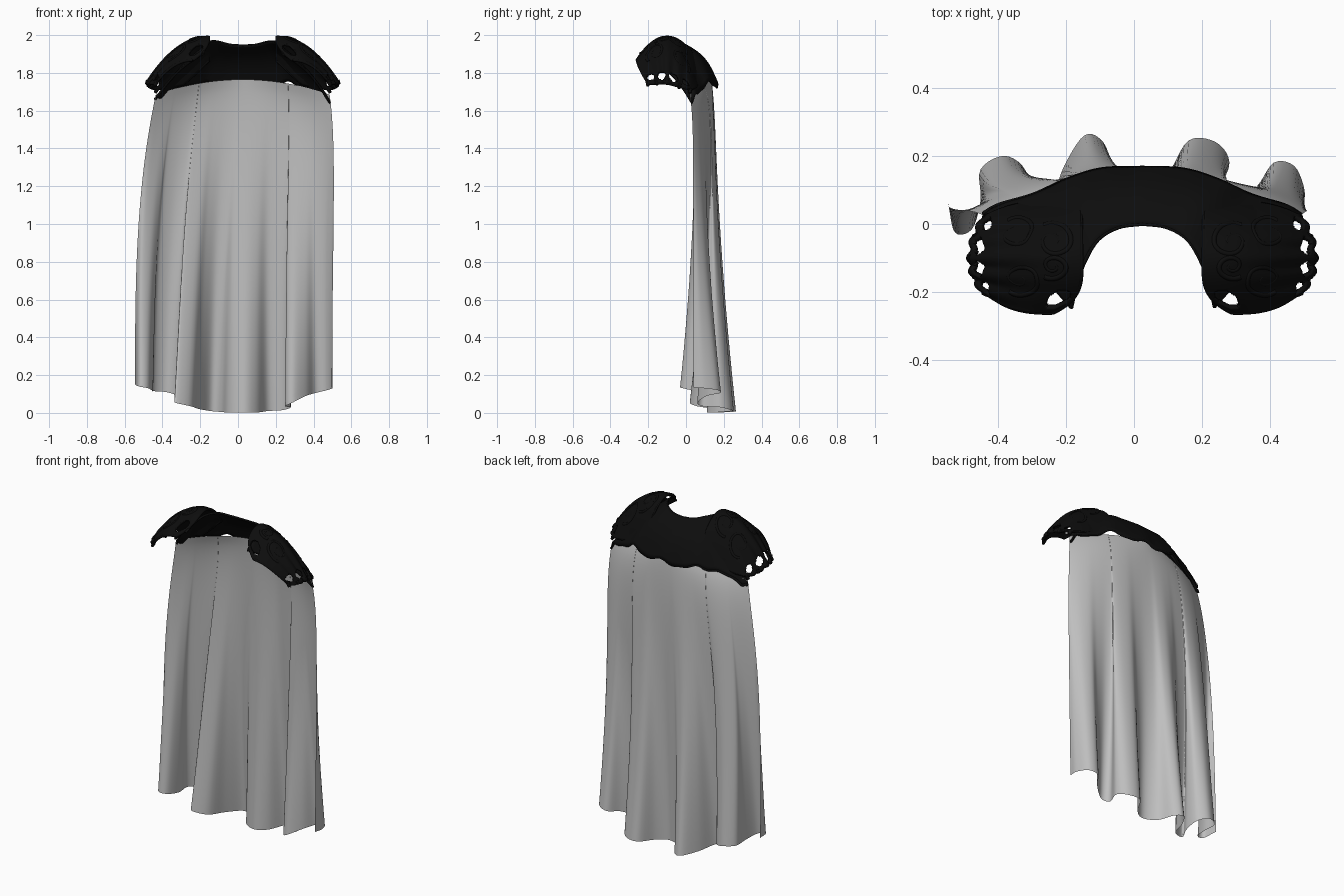
import bpy, bmesh, math
from mathutils import Vector

cube = bpy.data.objects.get("Cube")
if cube:
    bpy.data.objects.remove(cube, do_unlink=True)

MID = 0.025  # centre line of the collar


def material(name, value):
    m = bpy.data.materials.new(name)
    m.use_nodes = True
    col = (value, value, value, 1)
    m.diffuse_color = col
    bsdf = m.node_tree.nodes["Principled BSDF"]
    bsdf.inputs["Base Color"].default_value = col
    bsdf.inputs["Roughness"].default_value = 0.8
    return m


GREY = material("grey cloth", 0.52)
BLACK = material("black trim", 0.004)


def spline(points, u):
    """Smooth curve through the points, u from 0 to 1."""
    p = [Vector(q) for q in points]
    n = len(p) - 1
    i = min(int(u * n), n - 1)
    t = u * n - i
    b, c = p[i], p[i + 1]
    a = p[i - 1] if i else b * 2 - c
    d = p[i + 2] if i + 2 <= n else c * 2 - b
    return 0.5 * (2 * b + (c - a) * t + (2 * a - 5 * b + 4 * c - d) * t ** 2
                  + (3 * b - a - 3 * c + d) * t ** 3)


def sheet(name, func, nu, nv, mat, thick=0, hole=None):
    """Grid surface from func(u, v), with optional openings and thickness."""
    bm = bmesh.new()
    vs = [[bm.verts.new(func(i / nu, j / nv)) for j in range(nv + 1)] for i in range(nu + 1)]
    for i in range(nu):
        for j in range(nv):
            if hole and hole((i + 0.5) / nu, (j + 0.5) / nv):
                continue
            bm.faces.new((vs[i][j], vs[i + 1][j], vs[i + 1][j + 1], vs[i][j + 1]))
    loose = [v for v in bm.verts if not v.link_faces]
    bmesh.ops.delete(bm, geom=loose, context="VERTS")
    bmesh.ops.recalc_face_normals(bm, faces=bm.faces)
    me = bpy.data.meshes.new(name)
    bm.to_mesh(me)
    bm.free()
    me.materials.append(mat)
    me.shade_smooth()
    ob = bpy.data.objects.new(name, me)
    bpy.context.collection.objects.link(ob)
    if thick:
        mod = ob.modifiers.new("thickness", "SOLIDIFY")
        mod.thickness = thick
        mod.offset = 0


def tube(name, paths, radius, mat):
    """Rounded cords along several paths, thinning to their ends."""
    cu = bpy.data.curves.new(name, "CURVE")
    cu.dimensions = "3D"
    cu.bevel_depth = radius
    cu.bevel_resolution = 2
    cu.use_fill_caps = True
    for path in paths:
        sp = cu.splines.new("POLY")
        sp.points.add(len(path) - 1)
        for k, (pt, q) in enumerate(zip(sp.points, path)):
            pt.co = (*q, 1)
            pt.radius = 1 - 0.5 * k / len(path)
    cu.materials.append(mat)
    ob = bpy.data.objects.new(name, cu)
    bpy.context.collection.objects.link(ob)


# Cape: a curved sheet whose hem gathers into deep folds
HEM = [(-.545, .06, .15), (-.525, -.025, .14), (-.475, -.015, .13), (-.45, .07, .115),
       (-.45, .16, .115), (-.38, .2, .11), (-.32, .16, .09), (-.315, .08, .07),
       (-.335, .02, .055), (-.25, .06, .035), (-.205, .17, .02), (-.145, .26, .01),
       (-.09, .24, .005), (-.05, .15, .002), (.03, .11, .001), (.1, .15, .002),
       (.16, .245, .01), (.24, .24, .015), (.28, .18, .03), (.25, .09, .035),
       (.29, .06, .055), (.36, .11, .09), (.41, .18, .105), (.47, .17, .12),
       (.5, .1, .13), (.495, .04, .135)]


def cape_base(u, v):
    s = 2 * u - 1
    left = -.435 - .11 * (1 - (1 - v) ** 3)
    right = .485 + .03 * (1 - (1 - v) ** 8) - .02 * v
    drop = 1 - (1 - v) ** 14
    y = .02 + .018 * drop + .115 * (1 - abs(s) ** (1.5 + 1.3 * drop))
    return Vector((left + (right - left) * u, y, 1.765 - .08 * s * s))


def cape(u, v):
    hem = spline(HEM, u)
    k = .45 * u + .55 * (hem.x - HEM[0][0]) / (HEM[-1][0] - HEM[0][0])
    p = cape_base(k, v)
    off = hem - cape_base(k, 1)
    w = v ** 1.7
    return (p.x + off.x * w, p.y + off.y * w, p.z + (hem.z - p.z) * v)


sheet("cape", cape, 125, 50, GREY)

# Collar: a horseshoe mantle sloping from the neck down over the cape top
INNER = [(0, 0, 1.945), (.07, -.01, 1.95), (.13, -.045, 1.965),
         (.17, -.11, 1.965), (.195, -.18, 1.94), (.21, -.245, 1.9)]
OUTER = [(0, .165, 1.74), (.12, .16, 1.73), (.22, .13, 1.75),
         (.32, .085, 1.72), (.42, .055, 1.685), (.465, .03, 1.65)]


def collar(u, v):
    s = 2 * u - 1
    a, b = spline(INNER, abs(s)), spline(OUTER, abs(s))
    p = a.lerp(b, v)
    bulge = math.sin(math.pi * v)
    ragged = .009 * (math.sin(s * 17) + .5 * math.sin(s * 31)) * v ** 4
    x = math.copysign(p.x + .01 * bulge * abs(s), s)
    return (MID + x, p.y + .018 * bulge, p.z + .025 * bulge + ragged)


sheet("collar", collar, 72, 16, BLACK, .012)

# Neck edge and lower edge trims
tube("collar_neck_trim", [[collar(k / 60, 0) for k in range(61)]], .007, BLACK)
tube("collar_lower_trim", [[collar(k / 90, 1) for k in range(91)]], .008, BLACK)


# Shoulder guards: pierced domes with raised scrollwork
def guard_point(side, t, s, lift=0):
    rear = max(0, s)
    fall = 1 - .5 * s * s - .45 * rear ** 2 * min(1, 2 * t)
    z = 1.745 + .245 * (1 - t ** 2.1) * fall - .035 * t * rear + lift
    y = -.1 + .158 * s * (1 - .35 * t ** 3) + .02 * rear * t
    reach = (.325 + .006 * math.cos(s * 16)) * (1 - .13 * s * s)
    inner = .085 * max(0, -s) ** 4 * (1 - t)
    return Vector((MID + side * (.18 + reach * t + inner), y, z))


HOLES = [(.91, -.75, .05, .17), (.92, -.25, .05, .2), (.92, .25, .05, .2),
         (.9, .72, .05, .15), (.14, -.74, .11, .17)]


def pierced(u, v):
    s = 2 * v - 1
    return any(((u - a) / c) ** 2 + ((s - b) / d) ** 2 < 1 for a, b, c, d in HOLES)


def scroll(side, t0, s0, size, turn):
    """Spiral laid on the dome."""
    path = []
    for k in range(40):
        f = k / 39
        ang, r = turn * (f * 9 + 1), size * (1 - .85 * f)
        t = min(1, max(0, t0 + r * math.cos(ang)))
        s = min(.97, max(-.97, s0 + 1.7 * r * math.sin(ang)))
        path.append(guard_point(side, t, s, .004))
    return path


for side, word in ((-1, "right"), (1, "left")):
    sheet(word + "_shoulder_guard", lambda u, v: guard_point(side, u, 2 * v - 1),
          72, 80, BLACK, .014, pierced)
    scrolls = [scroll(side, t, s, r, d) for t, s, r, d in
               ((.25, .3, .2, 1), (.55, -.4, .2, -1), (.6, .45, .18, 1), (.25, -.15, .14, -1))]
    tube(word + "_guard_scrolls", scrolls, .009, BLACK)
    # Cords around the whole outline
    rim = [guard_point(side, 1, k / 20 - 1) for k in range(41)]
    ridge = [guard_point(side, 0, k / 20 - 1) for k in range(41)]
    front = [guard_point(side, k / 20, -1) for k in range(21)]
    back = [guard_point(side, k / 20, 1) for k in range(21)]
    tube(word + "_guard_rim", [rim, ridge, front, back], .009, BLACK)
    # Small drooping points along the outer rim
    spikes = []
    for s in (-.95, -.5, 0, .5, .95):
        root = guard_point(side, .97, s)
        spikes.append([root + Vector((side * .005, 0, -.011)) * k for k in range(3)])
    tube(word + "_guard_points", spikes, .012, BLACK)
